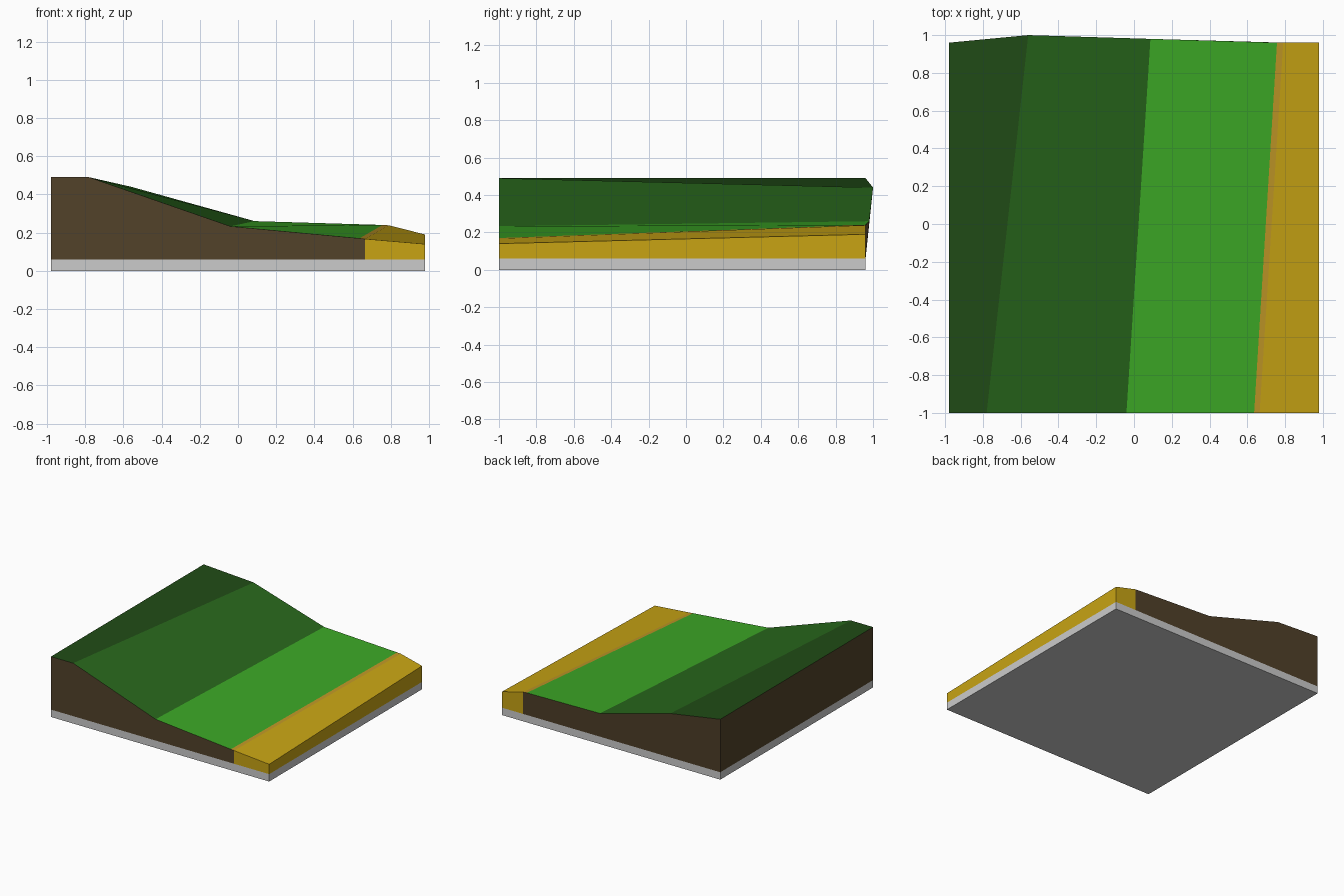
import bpy

if "Cube" in bpy.data.objects:
    bpy.data.objects.remove(bpy.data.objects["Cube"])

FLOOR = 0.06


def lin(c):
    c /= 255
    return c / 12.92 if c <= 0.04045 else ((c + 0.055) / 1.055) ** 2.4


def mat(name, r, g, b):
    m = bpy.data.materials.new(name)
    m.diffuse_color = (lin(r), lin(g), lin(b), 1)
    m.use_nodes = True
    m.node_tree.nodes["Principled BSDF"].inputs["Base Color"].default_value = m.diffuse_color
    return m


def loft(name, front, back, bottom, side, tops):
    """Solid between a front and a back profile, one material per top strip."""
    n = len(front)
    f, b = list(range(n)), list(range(n, 2 * n))
    verts = front + back + [(p[0], p[1], bottom) for p in (front[0], front[-1])]
    verts += [(back[0][0], 0.96, bottom), (back[-1][0], 0.96, bottom)]
    fl, fr, bl, br = range(2 * n, 2 * n + 4)
    faces = [(f[i], f[i + 1], b[i + 1], b[i]) for i in range(n - 1)]
    faces += [(fl, fr, *f[::-1]), (br, bl, *b),
              (fl, f[0], b[0], bl), (fr, br, b[-1], f[-1]), (fl, bl, br, fr)]
    me = bpy.data.meshes.new(name)
    me.from_pydata(verts, [], faces)
    if side:
        for m in [side] + tops:
            me.materials.append(m)
        for i in range(n - 1):
            me.polygons[i].material_index = i + 1
    ob = bpy.data.objects.new(name, me)
    bpy.context.collection.objects.link(ob)
    return ob


soil = mat("soil", 82, 66, 42)
dark = mat("dark_grass", 32, 76, 22)
mid = mat("mid_grass", 40, 104, 28)
light = mat("light_grass", 60, 168, 38)
sand = mat("sand", 200, 164, 20)
edge = mat("sand_edge", 190, 150, 38)

# Grey base slab
loft("base_slab", [(-0.98, -1, FLOOR), (0.98, -1, FLOOR)],
     [(-0.98, 0.96, FLOOR), (0.98, 0.96, FLOOR)], 0, None, [])

# Hill of soil with grass strips and a narrow sandy rim on top
loft("grass_hill",
     [(-0.98, -1, 0.49), (-0.78, -1, 0.49), (-0.04, -1, 0.233),
      (0.636, -1, 0.17), (0.665, -1, 0.167)],
     [(-0.98, 0.96, 0.49), (-0.56, 1.0, 0.44), (0.087, 0.98, 0.26),
      (0.757, 0.96, 0.24), (0.79, 0.96, 0.238)],
     FLOOR, soil, [dark, mid, light, edge])

# Sand bank along the right side
loft("sand_bank", [(0.665, -1, 0.167), (0.98, -1, 0.14)],
     [(0.79, 0.96, 0.238), (0.98, 0.96, 0.19)], FLOOR, sand, [sand])

# Centre on y
for ob in bpy.context.collection.objects:
    ob.location.y = 0
